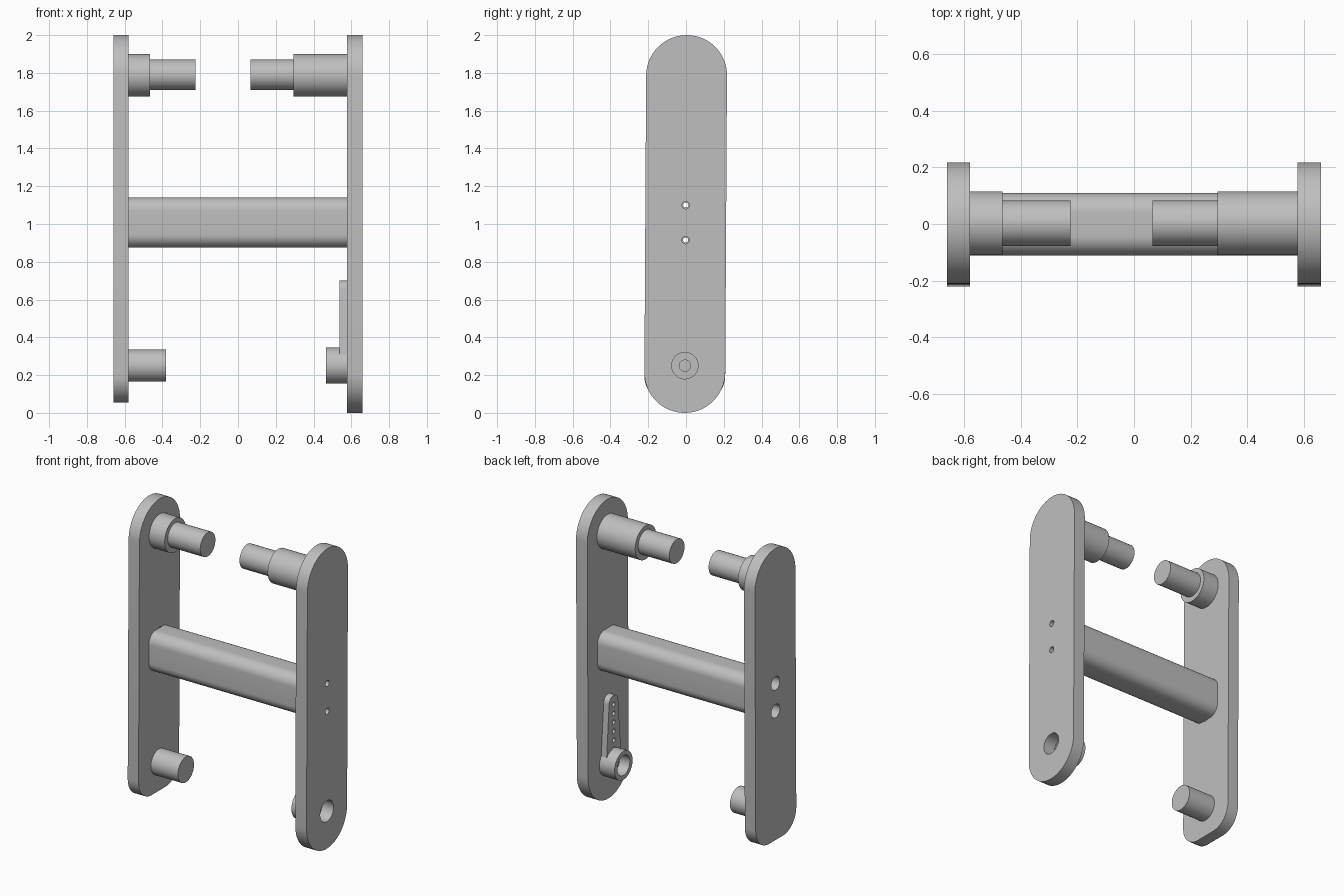
import bpy, bmesh, math

if "Cube" in bpy.data.objects:
    bpy.data.objects.remove(bpy.data.objects["Cube"], do_unlink=True)

grey = bpy.data.materials.new("light grey")
grey.use_nodes = True
grey.diffuse_color = (0.52, 0.52, 0.52, 1)
grey.node_tree.nodes["Principled BSDF"].inputs["Base Color"].default_value = (0.52, 0.52, 0.52, 1)


def lean(z):
    """The whole frame leans very slightly in y."""
    return 0.0058 * (z - 1) - 0.0016


def arc(y, z, r, start, end, steps=12):
    return [(y + r * math.cos(math.radians(start + (end - start) * i / steps)),
             z + r * math.sin(math.radians(start + (end - start) * i / steps)))
            for i in range(steps + 1)]


def slab(name, outline, x0, x1):
    """Extrude a y-z outline along x."""
    bm = bmesh.new()
    face = bm.faces.new([bm.verts.new((x0, y + lean(z), z)) for y, z in outline])
    new = bmesh.ops.extrude_face_region(bm, geom=[face])["geom"]
    bmesh.ops.translate(bm, vec=(x1 - x0, 0, 0),
                        verts=[v for v in new if isinstance(v, bmesh.types.BMVert)])
    bmesh.ops.recalc_face_normals(bm, faces=bm.faces)
    mesh = bpy.data.meshes.new(name)
    bm.to_mesh(mesh)
    bm.free()
    mesh.materials.append(grey)
    ob = bpy.data.objects.new(name, mesh)
    bpy.context.collection.objects.link(ob)
    return ob


def rod(name, x0, x1, z, r, steps=48):
    ring = [(y - lean(pz) + lean(z), pz) for y, pz in arc(0, z, r, 0, 360, steps)[:-1]]
    return slab(name, ring, x0, x1)


def drill(ob, x0, x1, z, r, steps=32):
    """Cut a round hole along x."""
    cutter = rod("cutter", x0, x1, z, r, steps)
    cutter.hide_render = True
    mod = ob.modifiers.new("hole", 'BOOLEAN')
    mod.operation, mod.solver, mod.object = 'DIFFERENCE', 'EXACT', cutter
    bpy.context.view_layer.objects.active = ob
    bpy.ops.object.modifier_apply(modifier=mod.name)
    bpy.data.objects.remove(cutter, do_unlink=True)


R = 0.214           # half width of the side plates
TOP = 1.787         # height of the upper pegs
LOW = 0.25          # height of the lower pivot
SCREWS = (1.1, 0.915)

# Side plates: one round at both ends, one with a flatter foot
cap = arc(0, 2 - R, R, 0, 180, 32)
left_plate = slab("left_plate", cap + arc(0, R, R, 180, 360, 32), 0.577, 0.66)
c = 0.14
foot = arc(c - R, 0.055 + c, c, 180, 270) + arc(R - c, 0.055 + c, c, 270, 360)
right_plate = slab("right_plate", cap + foot, -0.66, -0.58)

# Cross beam with rounded corners
w, low, high, r = 0.11, 0.875, 1.14, 0.07
beam = slab("cross_beam",
            arc(w - r, high - r, r, 0, 90) + arc(r - w, high - r, r, 90, 180)
            + arc(r - w, low + r, r, 180, 270) + arc(w - r, low + r, r, 270, 360),
            -0.58, 0.577)

# Screw holes through the plates and beam, wider on the right
for z in SCREWS:
    drill(left_plate, 0.5, 0.7, z, 0.02)
    drill(beam, -0.7, 0.7, z, 0.014)
    drill(right_plate, -0.7, -0.5, z, 0.045)

# Upper pegs with collars, and the lower right peg
rod("left_collar", 0.295, 0.577, TOP, 0.112)
rod("left_peg", 0.065, 0.295, TOP + 0.003, 0.08)
rod("right_collar", -0.58, -0.465, TOP, 0.112)
rod("right_peg", -0.465, -0.225, TOP + 0.003, 0.08)
rod("lower_right_peg", -0.58, -0.38, LOW, 0.085)

# Hollow pivot boss with a thin drilled web
drill(left_plate, 0.5, 0.7, LOW, 0.07, 48)
boss = rod("pivot_boss", 0.465, 0.577, LOW, 0.095)
drill(boss, 0.4, 0.6, LOW, 0.066, 48)
web = rod("pivot_web", 0.54, 0.575, LOW, 0.068)
drill(web, 0.5, 0.6, LOW, 0.03)

# Tapered lever arm with a row of small holes
arm = slab("lever_arm", [(-0.075, 0.31), (0.075, 0.31)] + arc(0, 0.652, 0.048, 0, 180, 20),
           0.537, 0.577)
drill(arm, 0.5, 0.6, LOW, 0.08, 48)
for i in range(6):
    drill(arm, 0.5, 0.6, 0.64 - 0.06 * i, 0.015, 20)

# Smooth curved walls, keep edges sharp
for ob in bpy.context.collection.objects:
    if ob.type == 'MESH' and grey.name in ob.data.materials:
        bpy.ops.object.select_all(action='DESELECT')
        ob.select_set(True)
        bpy.context.view_layer.objects.active = ob
        bpy.ops.object.shade_smooth_by_angle(angle=math.radians(30))
